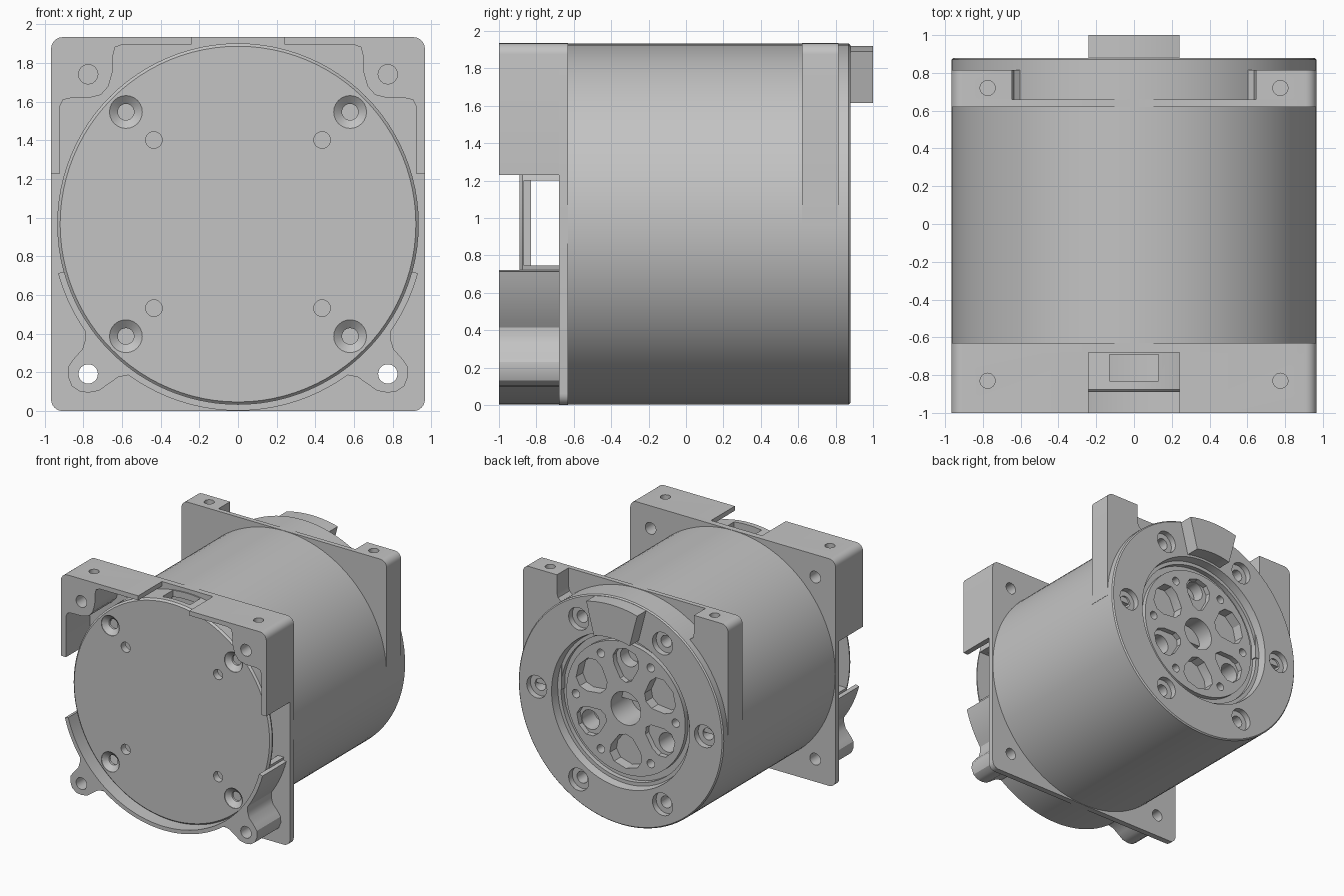
import bpy, bmesh
from math import sin, cos, radians
from mathutils import Vector, Matrix

old = bpy.data.objects.get("Cube")
if old:
    bpy.data.objects.remove(old, do_unlink=True)

CZ = 0.967      # height of the motor axis
H = 0.967       # half width of the square flange

metal = bpy.data.materials.new("light grey metal")
metal.use_nodes = True
metal.diffuse_color = (0.55, 0.55, 0.55, 1)
metal.node_tree.nodes["Principled BSDF"].inputs["Base Color"].default_value = (0.55, 0.55, 0.55, 1)


def finish(name, bm):
    bmesh.ops.recalc_face_normals(bm, faces=bm.faces)
    me = bpy.data.meshes.new(name)
    bm.to_mesh(me)
    bm.free()
    me.materials.append(metal)
    ob = bpy.data.objects.new(name, me)
    bpy.context.collection.objects.link(ob)
    return ob


def prism(name, pts, y0, y1):
    """Extrude an outline in x and z from y0 to y1."""
    bm = bmesh.new()
    face = bm.faces.new([bm.verts.new((x, y0, z)) for x, z in pts])
    new = bmesh.ops.extrude_face_region(bm, geom=[face])["geom"]
    verts = [v for v in new if isinstance(v, bmesh.types.BMVert)]
    bmesh.ops.translate(bm, verts=verts, vec=(0, y1 - y0, 0))
    return finish(name, bm)


def lathe(name, profile, x=0, z=CZ, steps=96):
    """Turn a (radius, y) profile about an axis along y."""
    bm = bmesh.new()
    vs = [bm.verts.new((x + r, y, z)) for r, y in profile]
    es = [bm.edges.new(p) for p in zip(vs, vs[1:])]
    bmesh.ops.spin(bm, geom=vs + es, cent=(x, 0, z), axis=(0, 1, 0),
                   angle=radians(360), steps=steps)
    bmesh.ops.remove_doubles(bm, verts=bm.verts, dist=1e-5)
    return finish(name, bm)


def hole(x, z, r, y0, y1):
    return lathe("cutter", [(0, y0), (r, y0), (r, y1), (0, y1)], x, z, 24)


def top_hole(x, y):
    bm = bmesh.new()
    bmesh.ops.create_cone(bm, cap_ends=True, segments=24, radius1=0.04, radius2=0.04,
                          depth=0.3, matrix=Matrix.Translation((x, y, 1.95)))
    return finish("cutter", bm)


def box(x0, x1, y0, y1, z0, z1):
    return prism("cutter", [(x0, z0), (x1, z0), (x1, z1), (x0, z1)], y0, y1)


def cut(ob, cutters):
    """Subtract every cutter, bake the result and drop the cutters."""
    for c in cutters:
        c.hide_render = True
        m = ob.modifiers.new("cut", "BOOLEAN")
        m.operation = "DIFFERENCE"
        m.solver = "EXACT"
        m.object = c
    dg = bpy.context.evaluated_depsgraph_get()
    dg.update()
    me = bpy.data.meshes.new_from_object(ob.evaluated_get(dg))
    ob.modifiers.clear()
    ob.data = me
    for c in cutters:
        bpy.data.objects.remove(c, do_unlink=True)
    me.materials.clear()
    me.materials.append(metal)


def polar(r, deg):
    return (r * cos(radians(deg)), CZ + r * sin(radians(deg)))


def arc(r, a0, a1, n):
    return [polar(r, a0 + (a1 - a0) * i / n) for i in range(n + 1)]


def corner(sx, sz, r=0.06):
    """Rounded flange corner, running anticlockwise."""
    start = {(1, 1): 0, (-1, 1): 90, (-1, -1): 180, (1, -1): 270}[sx, sz]
    cx, cz = sx * (H - r), CZ + sz * (H - r)
    return [(cx + r * cos(radians(start + 15 * i)), cz + r * sin(radians(start + 15 * i)))
            for i in range(7)]


def flip(pts):
    return [(-x, z) for x, z in reversed(pts)]


parts = []
SIDES = (1, -1)
E = 0.775       # offset of corner screws

# Main body with recessed, spoked rear hub
body = lathe("motor_body", [(0, -0.66), (0.965, -0.66), (0.965, 0.87), (0.955, 0.88),
                            (0.65, 0.88), (0.64, 0.81), (0.61, 0.81), (0.61, 0.77),
                            (0.56, 0.77), (0.56, 0.81), (0.14, 0.81), (0.14, 0.55), (0, 0.55)])
cutters = []
for k in range(6):
    x, z = polar(0.79, 60 * k)
    cutters += [hole(x, z, 0.095, 0.83, 0.9), hole(x, z, 0.05, 0.7, 0.84)]
    x, z = polar(0.47, 60 * k)
    cutters.append(hole(x, z, 0.035, 0.7, 0.83))
    mid = 30 + 60 * k
    fan = [(0.22, 0), (0.25, 15), (0.37, 22), (0.44, 20), (0.49, 13), (0.51, 0)]
    if k % 2:
        fan = [(r, a * 0.8) for r, a in fan]
        x, z = polar(0.42, mid)
        cutters.append(hole(x, z, 0.082, 0.6, 0.78))
    outline = [polar(r, mid + a) for r, a in fan] + [polar(r, mid - a) for r, a in fan[-2:0:-1]]
    cutters.append(prism("cutter", outline, 0.765 if k % 2 else 0.72, 0.83))
cut(body, cutters)
parts.append(body)

# Square front flange
flange = prism("front_flange", corner(1, 1) + corner(-1, 1) + corner(-1, -1) + corner(1, -1),
               -0.68, -0.63)
cut(flange, [hole(sx * E, CZ + sz * E, 0.05, -0.8, -0.5) for sx in SIDES for sz in SIDES])
parts.append(flange)

# Hollow front cover with screws, side windows and a top slot
cover = lathe("front_cover", [(0, -0.89), (0.92, -0.89), (0.935, -0.875), (0.935, -0.675),
                              (0.88, -0.675), (0.88, -0.83), (0, -0.83)])
cutters = [box(-0.13, 0.13, -0.832, -0.69, 1.7, 2)]
for sx in SIDES:
    cutters.append(box(min(sx * 0.8, sx), max(sx * 0.8, sx), -0.865, -0.6, 0.745, 1.2))
    for sz in SIDES:
        cutters.append(lathe("cutter", [(0, -0.9), (0.085, -0.9), (0.085, -0.885), (0.042, -0.85),
                                        (0.042, -0.8), (0, -0.8)], sx * 0.58, CZ + sz * 0.58, 24))
        cutters.append(hole(sx * 0.435, CZ + sz * 0.435, 0.043, -0.95, -0.8))
cut(cover, cutters)
parts.append(cover)

# Upper corner brackets around the cover
bracket = [(H, 1.23)] + corner(1, 1) + [
    (0.24, 1.934), (0.24, 1.895), (0.6, 1.895), (0.635, 1.882), (0.645, 1.85), (0.65, 1.75),
    (0.67, 1.68), (0.71, 1.635), (0.77, 1.62), (0.87, 1.618), (0.905, 1.61), (0.92, 1.58), (0.92, 1.23)]
for side, s in (("left", 1), ("right", -1)):
    ob = prism(side + "_upper_bracket", bracket if s == 1 else flip(bracket), -1, -0.675)
    cut(ob, [hole(s * E, CZ + E, 0.05, -1.1, -0.6), top_hole(s * E, -0.83)])
    parts.append(ob)

# Lower collar with two screw ears
ear = [(0.79, 0.37), (0.805, 0.32), (0.85, 0.27), (0.877, 0.23), (0.88, 0.18), (0.86, 0.13),
       (0.82, 0.102), (0.775, 0.095), (0.72, 0.105), (0.67, 0.14), (0.62, 0.175)]
half = arc(0.965, -15.3, -35, 8) + ear + arc(0.965, -54, -90, 14)
collar = prism("lower_collar", half + flip(half)[1:] + arc(0.932, 195.3, 344.7, 60), -1, -0.675)
cut(collar, [hole(s * E, CZ - E, 0.05, -1.1, -0.6) for s in SIDES])
parts.append(collar)

# Rear mounting plate and its thicker corner posts
parts.append(prism("rear_plate", [(H, CZ)] + corner(1, 1) + corner(-1, 1) + [(-H, CZ)], 0.62, 0.66))
post = [(H, CZ)] + corner(1, 1) + [(0.645, 1.934), (0.645, 1.78), (0.635, 1.74), (0.6, 1.715), (0.6, CZ)]
for side, s in (("left", 1), ("right", -1)):
    ob = prism(side + "_rear_post", post if s == 1 else flip(post), 0.62, 0.815)
    cut(ob, [top_hole(s * E, 0.72)])
    parts.append(ob)

# Raised tab on the rear rim
parts.append(prism("rear_tab", arc(0.953, 75.4, 104.6, 10) + arc(0.67, 104.6, 75.4, 10), 0.86, 1))

# Smooth round surfaces, keep edges crisp
bpy.ops.object.select_all(action="DESELECT")
for ob in parts:
    ob.select_set(True)
bpy.context.view_layer.objects.active = body
bpy.ops.object.shade_smooth_by_angle(angle=radians(30))
